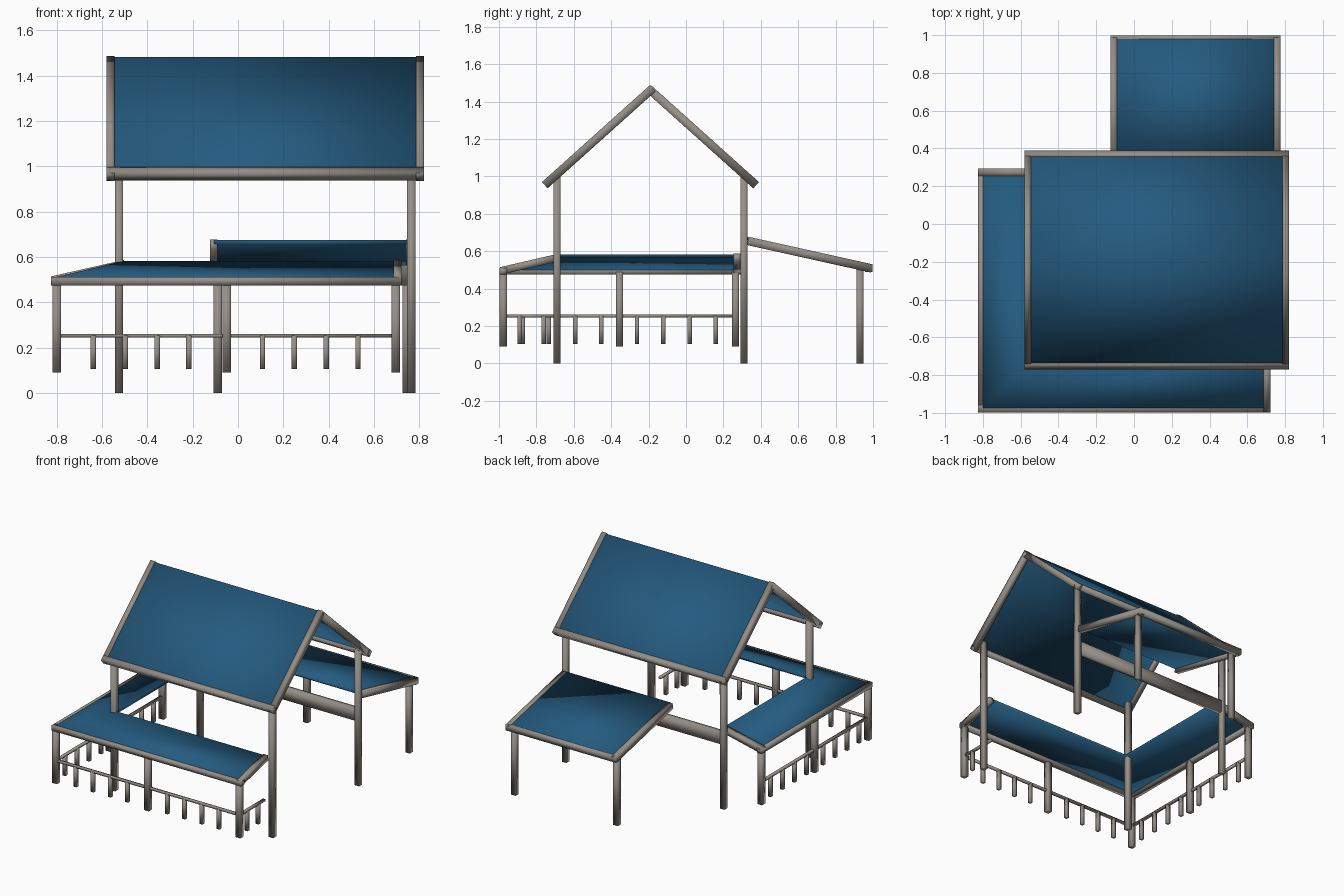
import bpy, bmesh
from mathutils import Vector, Matrix

if "Cube" in bpy.data.objects:
    bpy.data.objects.remove(bpy.data.objects["Cube"])


def material(name, rgb):
    m = bpy.data.materials.new(name)
    m.diffuse_color = (*rgb, 1)
    m.use_nodes = True
    m.node_tree.nodes["Principled BSDF"].inputs["Base Color"].default_value = m.diffuse_color
    return m


GREY = material("weathered grey timber", (0.30, 0.275, 0.245))
BLUE = material("blue roofing", (0.018, 0.105, 0.215))


def finish(name, bm, mat):
    bmesh.ops.recalc_face_normals(bm, faces=bm.faces)
    for f in bm.faces:
        f.smooth = True
    me = bpy.data.meshes.new(name)
    bm.to_mesh(me)
    bm.free()
    me.materials.append(mat)
    ob = bpy.data.objects.new(name, me)
    bpy.context.collection.objects.link(ob)
    return ob


def beam(name, a, b, w, h):
    """Square-ended beam from a to b; w is sideways, h is across it upwards."""
    a, b = Vector(a), Vector(b)
    d = (b - a).normalized()
    up = Vector((0, 1, 0)) if abs(d.z) > 0.99 else Vector((0, 0, 1))
    side = d.cross(up).normalized()
    up = side.cross(d)
    rot = Matrix((d, side, up)).transposed().to_4x4()
    bm = bmesh.new()
    bmesh.ops.create_cube(bm, size=1, matrix=Matrix.Translation((a + b) / 2) @ rot
                          @ Matrix.Diagonal(((b - a).length, w, h, 1)))
    return finish(name, bm, GREY)


def post(name, x, y, z0, z1, w):
    return beam(name, (x, y, z0), (x, y, z1), w, w)


def sheet(name, rows, thick):
    """Roof sheet through rows of points, thickened straight down."""
    bm = bmesh.new()
    grid = [[bm.verts.new(p) for p in r] for r in rows]
    for r, s in zip(grid, grid[1:]):
        for i in range(len(r) - 1):
            bm.faces.new((r[i], r[i + 1], s[i + 1], s[i]))
    ext = bmesh.ops.extrude_face_region(bm, geom=bm.faces[:], use_keep_orig=True)
    bmesh.ops.translate(bm, vec=(0, 0, -thick),
                        verts=[g for g in ext["geom"] if isinstance(g, bmesh.types.BMVert)])
    return finish(name, bm, BLUE)


# Main gable roof: sheet, sloping rakes and eave beams
RY, X0, X1 = -0.19, -0.58, 0.82
rows = [[(X0 + 0.02, y, z), (X1 - 0.02, y, z)]
        for y, z in ((RY - 0.56, 0.98), (RY, 1.482), (RY + 0.56, 0.98))]
sheet("main_roof", rows, 0.02)
for s, side in ((-1, "front"), (1, "back")):
    for x, end in ((X0 + 0.0175, "left"), (X1 - 0.0175, "right")):
        beam(f"main_rake_{side}_{end}", (x, RY + s * 0.565, 0.953), (x, RY - s * 0.012, 1.471), 0.035, 0.045)
    # eave beam turned to lie in the roof slope
    eave = beam(f"main_eave_{side}", (X0, 0, 0), (X1, 0, 0), 0.04, 0.045)
    eave.matrix_world = (Matrix.Translation((0, RY + s * 0.55, 0.967))
                         @ Matrix.Rotation(-s * 0.732, 4, "X"))

# Main posts and back tie beam
for y, side in ((-0.69, "front"), (0.31, "back")):
    for x, end in ((-0.525, "left"), (0.765, "right")):
        post(f"main_post_{side}_{end}", x, y, 0, 1.0, 0.037)
beam("back_tie_beam", (-0.525, 0.31, 0.52), (0.765, 0.31, 0.52), 0.035, 0.09)

# Back lean-to roof
BL, BR = -0.107, 0.758
sheet("back_roof", [[(BL, 0.33, 0.675), (BR, 0.33, 0.675)],
                    [(BL, 0.985, 0.531), (BR, 0.985, 0.531)]], 0.018)
for x, end in ((BL, "left"), (BR, "right")):
    beam(f"back_roof_rake_{end}", (x, 0.33, 0.655), (x, 0.993, 0.508), 0.035, 0.045)
    post(f"back_post_{end}", x + (0.018 if x < 0 else -0.013), 0.93, 0, 0.51, 0.037)
beam("back_roof_eave", (BL - 0.017, 0.977, 0.511), (BR + 0.017, 0.977, 0.511), 0.04, 0.043)

# Wraparound porch roof with a hip at the front left corner
outer, inner = 0.512, 0.583
sheet("porch_roof", [[(-0.80, 0.275, outer), (-0.80, -0.975, outer), (0.70, -0.975, outer)],
                     [(-0.505, 0.275, inner), (-0.505, -0.69, inner), (0.70, -0.69, inner)]], 0.016)
beam("porch_eave_front", (-0.825, -0.977, 0.493), (0.722, -0.977, 0.493), 0.04, 0.036)
beam("porch_eave_left", (-0.805, -0.995, 0.493), (-0.805, 0.295, 0.493), 0.04, 0.036)
beam("porch_rake_right", (0.704, -0.99, 0.495), (0.704, -0.68, 0.567), 0.036, 0.04)
beam("porch_rake_back", (-0.82, 0.274, 0.495), (-0.50, 0.274, 0.567), 0.042, 0.04)

# Porch posts
for x, n in ((-0.80, "corner"), (-0.05, "middle"), (0.697, "right")):
    post(f"porch_post_front_{n}", x, -0.977, 0.09, 0.49, 0.038)
for y, n in ((-0.355, "middle"), (0.265, "back")):
    post(f"porch_post_left_{n}", -0.80, y, 0.09, 0.49, 0.038)

# Railings and balusters
RZ = 0.253
beam("rail_front", (-0.80, -0.977, RZ), (0.697, -0.977, RZ), 0.018, 0.016)
beam("rail_left", (-0.80, -0.977, RZ), (-0.80, 0.265, RZ), 0.018, 0.016)
beam("rail_right", (0.697, -0.977, RZ), (0.697, -0.69, RZ), 0.018, 0.016)
spots = [(s + 0.1405 * i, -0.977) for s in (-0.638, 0.108) for i in range(4)]
spots += [(-0.80, s + 0.1405 * i) for s in (-0.874, -0.262) for i in range(4)]
spots += [(0.697, -0.89), (0.697, -0.76)]
for i, (x, y) in enumerate(spots):
    post(f"baluster_{i + 1}", x, y, 0.105, RZ, 0.024)
